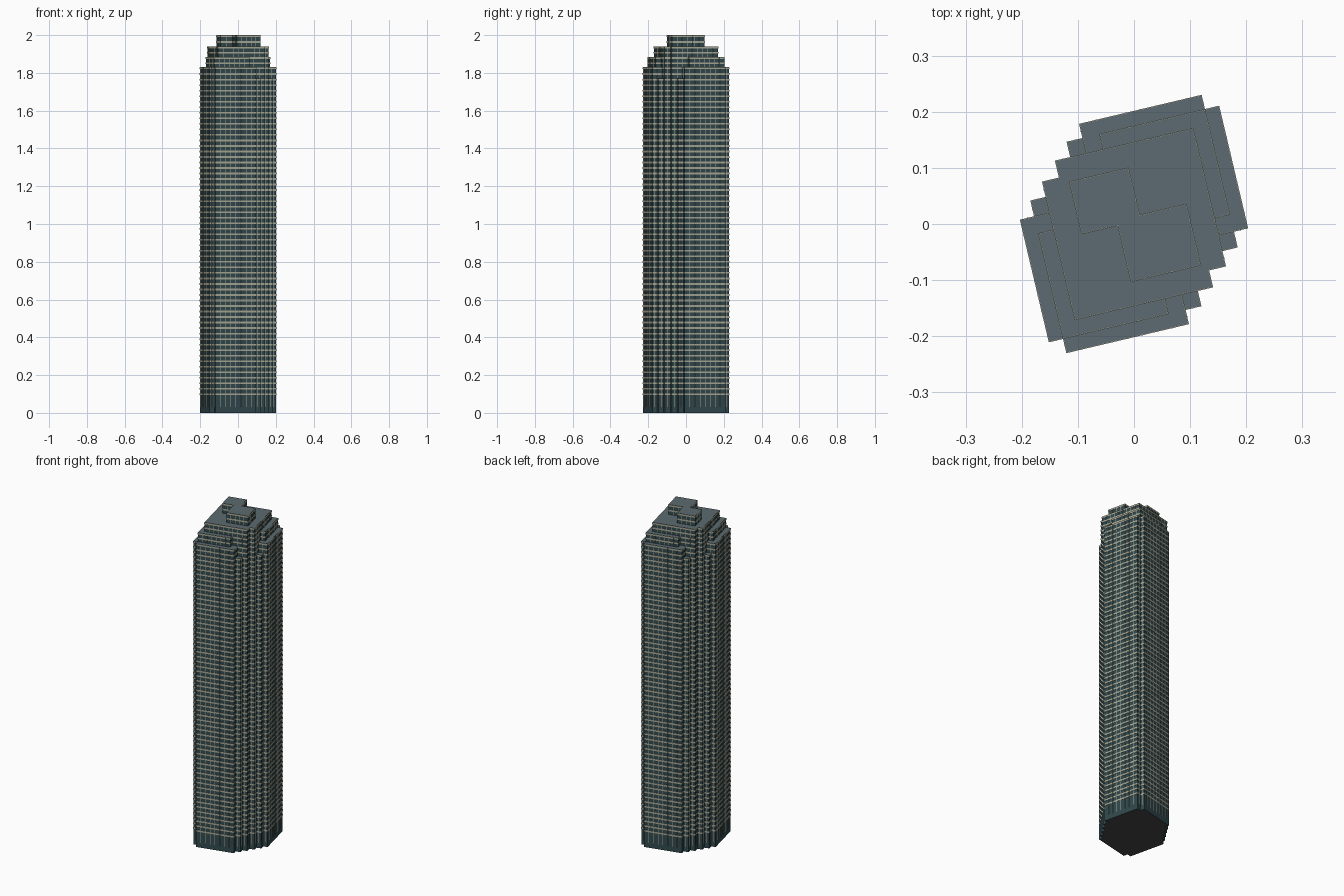
import bpy, bmesh, math
from mathutils import Vector, Matrix

if "Cube" in bpy.data.objects:
    bpy.data.objects.remove(bpy.data.objects["Cube"])

ROT = Matrix.Rotation(math.radians(13.3), 4, 'Z')


def material(name, rgb):
    m = bpy.data.materials.new(name)
    m.diffuse_color = (*rgb, 1)
    m.use_nodes = True
    m.node_tree.nodes["Principled BSDF"].inputs["Base Color"].default_value = m.diffuse_color
    return m


GLASS = material("dark_glass", (0.03, 0.065, 0.075))
STONE = material("pale_stone", (0.40, 0.40, 0.31))
ROOF = material("roof_grey", (0.107, 0.147, 0.165))
UNDER = material("underside", (0.06, 0.06, 0.06))


def finish(name, bm, mats):
    bmesh.ops.transform(bm, matrix=ROT, verts=bm.verts)
    me = bpy.data.meshes.new(name)
    bm.to_mesh(me)
    bm.free()
    for m in mats:
        me.materials.append(m)
    ob = bpy.data.objects.new(name, me)
    bpy.context.collection.objects.link(ob)


def full(half):
    # the plan repeats itself after half a turn
    return half + [(-x, -y) for x, y in half]


def offset(pts, d):
    # push a right-angled counter-clockwise outline outwards
    out = []
    for i, p in enumerate(pts):
        p = Vector(p)
        a = (p - Vector(pts[i - 1])).normalized()
        b = (Vector(pts[(i + 1) % len(pts)]) - p).normalized()
        out.append(p + d * (Vector((a.y, -a.x)) + Vector((b.y, -b.x))))
    return out


def bridge(bm, la, lb):
    n = len(la)
    for i in range(n):
        j = (i + 1) % n
        bm.faces.new((la[i], la[j], lb[j], lb[i]))


def loop(bm, pts, z):
    return [bm.verts.new((p[0], p[1], z)) for p in pts]


def block(name, pts, z0, z1):
    bm = bmesh.new()
    lo, hi = loop(bm, pts, z0), loop(bm, pts, z1)
    bridge(bm, lo, hi)
    bm.faces.new(hi).material_index = 1
    bm.faces.new(lo[::-1]).material_index = 2
    finish(name, bm, (GLASS, ROOF, UNDER))


def bands(name, pts, zs, h):
    bm = bmesh.new()
    out = offset(pts, 0.0013)
    for z in zs:
        a, b = loop(bm, pts, z), loop(bm, out, z)
        c, d = loop(bm, out, z + h), loop(bm, pts, z + h)
        bridge(bm, a, b)
        bridge(bm, b, c)
        bridge(bm, c, d)
    finish(name, bm, (STONE,))


def fins(name, pts, z0, z1):
    bm = bmesh.new()
    for i, p in enumerate(pts):
        p, q = Vector(p), Vector(pts[(i + 1) % len(pts)])
        n = max(2, round((q - p).length / 0.0275))
        if (q - p).length < 0.02:
            continue
        ang = math.atan2(q.y - p.y, q.x - p.x)
        for k in range(1, n):
            c = p.lerp(q, k / n)
            mat = (Matrix.Translation((c.x, c.y, (z0 + z1) / 2))
                   @ Matrix.Rotation(ang, 4, 'Z')
                   @ Matrix.Diagonal((0.0022, 0.0034, z1 - z0, 1)))
            bmesh.ops.create_cube(bm, size=1, matrix=mat)
    finish(name, bm, (STONE,))


# floor outlines in the tower's own unrotated frame
C1, C2, C3 = (-.053, .195), (-.082, .169), (-.11, .141)
C4, C5 = (-.141, .11), (-.169, .082)
INNER = (-.11, .11)
corner = [(.195, -.053), (.195, .169), (.169, .169), (.169, .195), C1]
shaft = full(corner + [(-.053, .169), C2, (-.082, .141), C3, INNER, C4,
                       (-.141, .082), C5, (-.169, .053)])
shoulder = full(corner + [(-.053, .141), C3, INNER, C4, (-.141, .053)])
tier_two = full([(.169, -.022), (.169, .169), (-.022, .169), (-.022, .141),
                 C3, INNER, C4, (-.141, .022)])
tier_three = full([(.141, -.11), (.141, .141), (-.11, .141), INNER])
crown = [(.098, -.098), (.098, .0125), (.0125, .0125), (.0125, .099),
         (-.094, .099), (-.094, .005), (-.028, .005), (-.028, -.098)]

FLOOR = 0.0293
# stacked volumes, each with floor bands and upright fins
z0 = 0.0
for name, pts, z1 in (("shaft", shaft, 1.77), ("shoulder", shoulder, 1.83),
                      ("tier_two", tier_two, 1.885),
                      ("tier_three", tier_three, 1.94), ("crown", crown, 2.0)):
    block(name, pts, z0, z1)
    start = 0.075 if z0 == 0 else z0
    count = max(2, round((z1 - start) / FLOOR))
    step = (z1 - start) / count
    bands(name + "_bands", pts,
          [start + step * (i + 1) - 0.0105 for i in range(count)], 0.009)
    fins(name + "_fins", pts, 0.03 if z0 == 0 else z0, z1 - 0.001)
    z0 = z1
